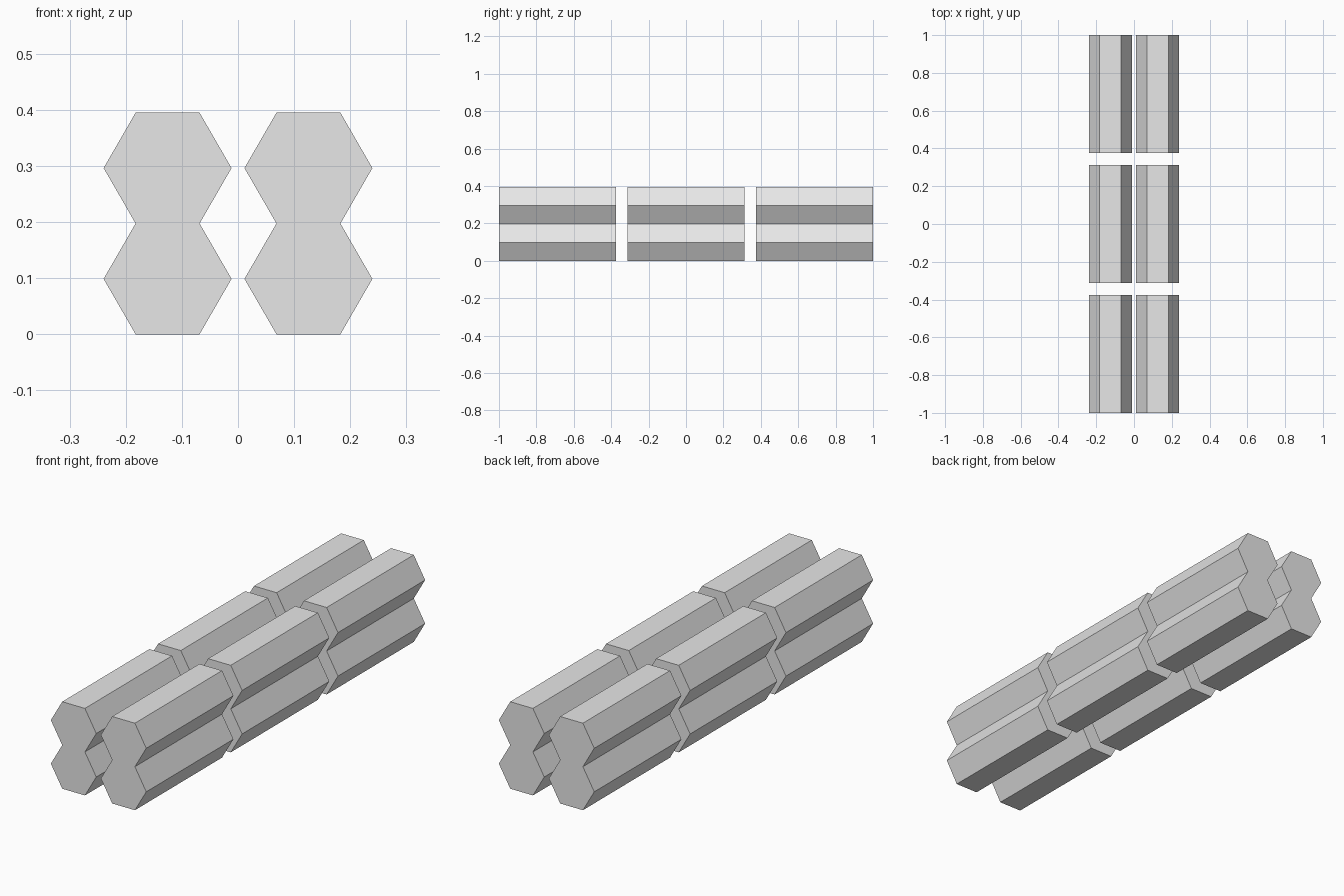
import bpy
import math

cube = bpy.data.objects.get("Cube")
if cube:
    bpy.data.objects.remove(cube, do_unlink=True)

# One plain grey for everything
grey = bpy.data.materials.new("light_grey")
grey.use_nodes = True
colour = (0.8, 0.8, 0.8, 1)
grey.diffuse_color = colour
grey.node_tree.nodes["Principled BSDF"].inputs["Base Color"].default_value = colour

RADIUS = 0.114
APOTHEM = RADIUS * math.cos(math.pi / 6)
LENGTH = 0.625
PITCH = 0.6875
SIDE_X = 0.1255


def stacked_profile():
    """Outline of two hexagons stacked flat on flat, fused into one shape."""
    half = [(RADIUS / 2, 0), (RADIUS, APOTHEM), (RADIUS / 2, 2 * APOTHEM),
            (RADIUS, 3 * APOTHEM), (RADIUS / 2, 4 * APOTHEM)]
    return half + [(-x, z) for x, z in reversed(half)]


def add_prism(name, x, y):
    """Extrude the stacked profile along y, with capped ends."""
    outline = stacked_profile()
    n = len(outline)
    verts = [(px, end * LENGTH / 2, pz) for end in (-1, 1) for px, pz in outline]
    faces = [tuple(range(n)), tuple(reversed(range(n, 2 * n)))]
    faces += [(i, i + n, (i + 1) % n + n, (i + 1) % n) for i in range(n)]
    mesh = bpy.data.meshes.new(name)
    mesh.from_pydata(verts, [], faces)
    mesh.materials.append(grey)
    obj = bpy.data.objects.new(name, mesh)
    obj.location = (x, y, 0)
    bpy.context.collection.objects.link(obj)


# Two rows of three stacked hexagonal bars
for side, sx in (("right", -1), ("left", 1)):
    for place, sy in (("front", -1), ("middle", 0), ("back", 1)):
        add_prism(f"{place}_{side}_hex_bars", sx * SIDE_X, sy * PITCH)
